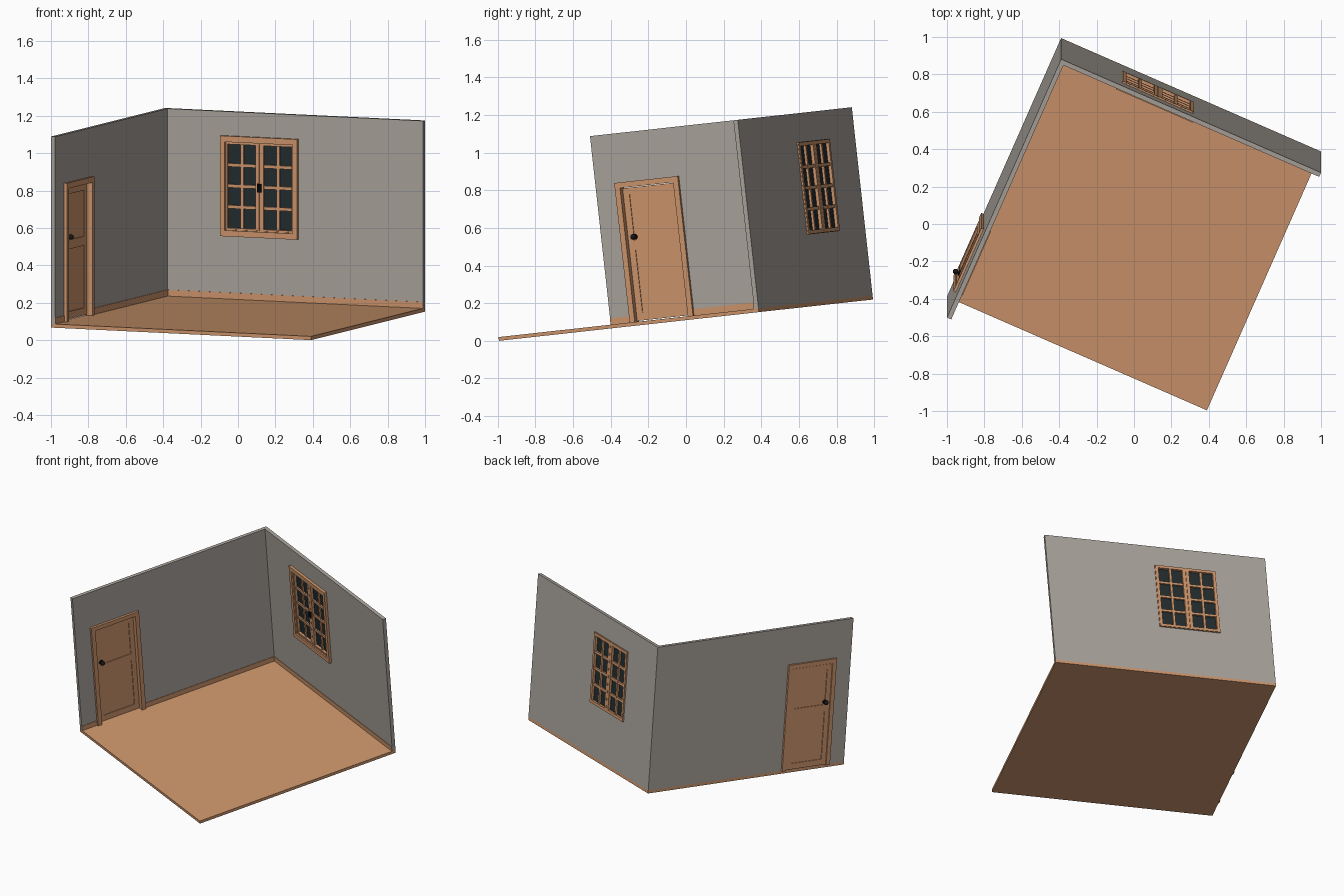
import bpy, bmesh, math
from mathutils import Matrix, Vector

if "Cube" in bpy.data.objects:
    bpy.data.objects.remove(bpy.data.objects["Cube"])

# Whole room is turned about z and tipped about x
ROOM = (Matrix.Translation((0, 0, 0.11)) @ Matrix.Rotation(math.radians(6.3), 4, 'X')
        @ Matrix.Rotation(math.radians(-23.7), 4, 'Z'))
S = 0.759           # half floor width
T = 0.025           # wall thickness
F = 0.02            # floor thickness
H = 1.028           # wall top


def material(name, rgb):
    m = bpy.data.materials.new(name)
    m.diffuse_color = (*rgb, 1)
    m.use_nodes = True
    m.node_tree.nodes["Principled BSDF"].inputs["Base Color"].default_value = m.diffuse_color
    return m


WOOD = material("warm wood", (0.61, 0.30, 0.15))
WALL = material("grey plaster", (0.40, 0.366, 0.33))
GLASS = material("dark glass", (0.016, 0.025, 0.028))
METAL = material("black metal", (0.008, 0.008, 0.009))


def finish(name, bm, mat, smooth=False):
    bmesh.ops.recalc_face_normals(bm, faces=bm.faces)
    if smooth:
        for f in bm.faces:
            f.smooth = True
    me = bpy.data.meshes.new(name)
    bm.to_mesh(me)
    bm.free()
    me.transform(ROOM)
    me.materials.append(mat)
    ob = bpy.data.objects.new(name, me)
    bpy.context.collection.objects.link(ob)
    return ob


def back(a, b, d):      # wall coordinates on the window wall
    return Vector((a, d, b))


def left(a, b, d):      # wall coordinates on the door wall
    return Vector((d, a, b))


def extrude(bm, place, polys, d0, d1):
    """Extrude flat polygons that share corners from depth d0 to d1."""
    verts = {}
    faces = []
    for poly in polys:
        for p in poly:
            if p not in verts:
                verts[p] = bm.verts.new(place(*p, d0))
        faces.append(bm.faces.new([verts[p] for p in poly]))
    out = bmesh.ops.extrude_face_region(bm, geom=faces, use_keep_orig=True)
    shift = place(0, 0, d1) - place(0, 0, d0)
    bmesh.ops.translate(bm, vec=shift, verts=[g for g in out["geom"] if isinstance(g, bmesh.types.BMVert)])


def rect(a0, a1, b0, b1):
    return [(a0, b0), (a1, b0), (a1, b1), (a0, b1)]


def ring(o, i):
    o, i = rect(*o), rect(*i)
    return [[o[k], o[(k + 1) % 4], i[(k + 1) % 4], i[k]] for k in range(4)]


def arch(a0, a1, b0, b1, i0, i1, top):
    return [[(a0, b0), (i0, b0), (i0, top), (i1, top), (i1, b0), (a1, b0), (a1, b1), (a0, b1)]]


def part(name, place, polys, d0, d1, mat=WOOD):
    bm = bmesh.new()
    extrude(bm, place, polys, d0, d1)
    return finish(name, bm, mat)


def boxes(name, place, rects, d0, d1, mat=WOOD):
    bm = bmesh.new()
    for r in rects:
        extrude(bm, place, [rect(*r)], d0, d1)
    return finish(name, bm, mat)


# Floor slab
boxes("floor", back, [(-S, S, 0, F)], -S, S)

# Window wall
wc, wz = -0.195, 0.628          # window centre


def around(ha, hb):
    return (wc - ha, wc + ha, wz - hb, wz + hb)


part("window_wall", back, ring((-S + T, S, F, H), around(0.209, 0.247)), S - T, S, WALL)

# Door wall with opening
dc = -0.457                     # door centre
part("door_wall", left, arch(-S, S, F, H, dc - 0.165, dc + 0.165, 0.745), -S, -S + T, WALL)

# Skirting boards, broken at the door
SK = F + 0.034
boxes("skirting_window_wall", back, [(-S + T, S, F, SK)], S - T - 0.003, S - T)
boxes("skirting_door_wall", left, [(-S, dc - 0.185, F, SK), (dc + 0.185, S - T, F, SK)],
      -S + T, -S + T + 0.003)

# Window casing, stepped
part("window_casing", back, ring(around(0.225, 0.27), around(0.198, 0.238)), S - T - 0.018, S - T + 0.002)
part("window_stop", back, ring(around(0.209, 0.247), around(0.195, 0.233)), S - T - 0.009, S + 0.006)

# Two casement sashes, each with a cross of glazing bars
z0, z1 = wz - 0.225, wz + 0.225
for side, name in ((-1, "left"), (1, "right")):
    oa = sorted((wc + side * 0.001, wc + side * 0.207))
    ia = sorted((wc + side * 0.023, wc + side * 0.187))
    part(name + "_sash", back, ring((*oa, wz - 0.245, wz + 0.245), (*ia, z0, z1)), S - 0.03, S + 0.01)
    mid = sum(ia) / 2
    boxes(name + "_upright_bar", back, [(mid - 0.008, mid + 0.008, z0, z1)], S - 0.022, S + 0.006)
    boxes(name + "_cross_bars", back,
          [(*ia, z - 0.009, z + 0.009) for z in (z0 + 0.1125 * k for k in (1, 2, 3))],
          S - 0.021, S + 0.005)
    boxes(name + "_glass", back, [(*ia, z0, z1)], S - 0.012, S - 0.007, GLASS)

# Window latch
boxes("window_latch", back, [(wc - 0.011, wc - 0.003, wz - 0.025, wz + 0.02),
                             (wc + 0.003, wc + 0.011, wz - 0.025, wz + 0.02)],
      S - 0.04, S - 0.03, METAL)

# Door casing and leaf
part("door_casing", left, arch(dc - 0.185, dc + 0.185, F, 0.766, dc - 0.155, dc + 0.155, 0.736),
     -S - 0.014, -S + T + 0.016)
boxes("door_panel", left, [(dc - 0.153, dc + 0.153, F + 0.004, 0.733)], -S - 0.004, -S + 0.006)
la, lb = dc - 0.153, dc + 0.153
st = 0.035
for d0, d1, name in ((-S + 0.006, -S + 0.011, "inner"), (-S - 0.009, -S - 0.004, "outer")):
    boxes("door_rails_" + name, left,
          [(la, la + st, F + 0.004, 0.733), (lb - st, lb, F + 0.004, 0.733),
           (la + st, lb - st, F + 0.004, 0.065), (la + st, lb - st, 0.40, 0.45),
           (la + st, lb - st, 0.697, 0.733)], d0, d1)

# Door knobs on both sides
for sgn, base, name in ((1, -S + 0.010, "inner"), (-1, -S - 0.008, "outer")):
    bm = bmesh.new()
    turn = Matrix.Rotation(math.pi / 2, 4, 'Y')
    for r, length in ((0.015, 0.008), (0.006, 0.03)):
        pos = Matrix.Translation((base + sgn * length / 2, -0.57, 0.47))
        bmesh.ops.create_cone(bm, cap_ends=True, segments=16, radius1=r, radius2=r,
                              depth=length, matrix=pos @ turn)
    bmesh.ops.create_uvsphere(bm, u_segments=16, v_segments=10, radius=0.015,
                              matrix=Matrix.Translation((base + sgn * 0.024, -0.57, 0.47)) @ turn)
    ob = finish("door_knob_" + name, bm, METAL)
    bpy.ops.object.select_all(action='DESELECT')
    ob.select_set(True)
    bpy.context.view_layer.objects.active = ob
    bpy.ops.object.shade_smooth_by_angle()
